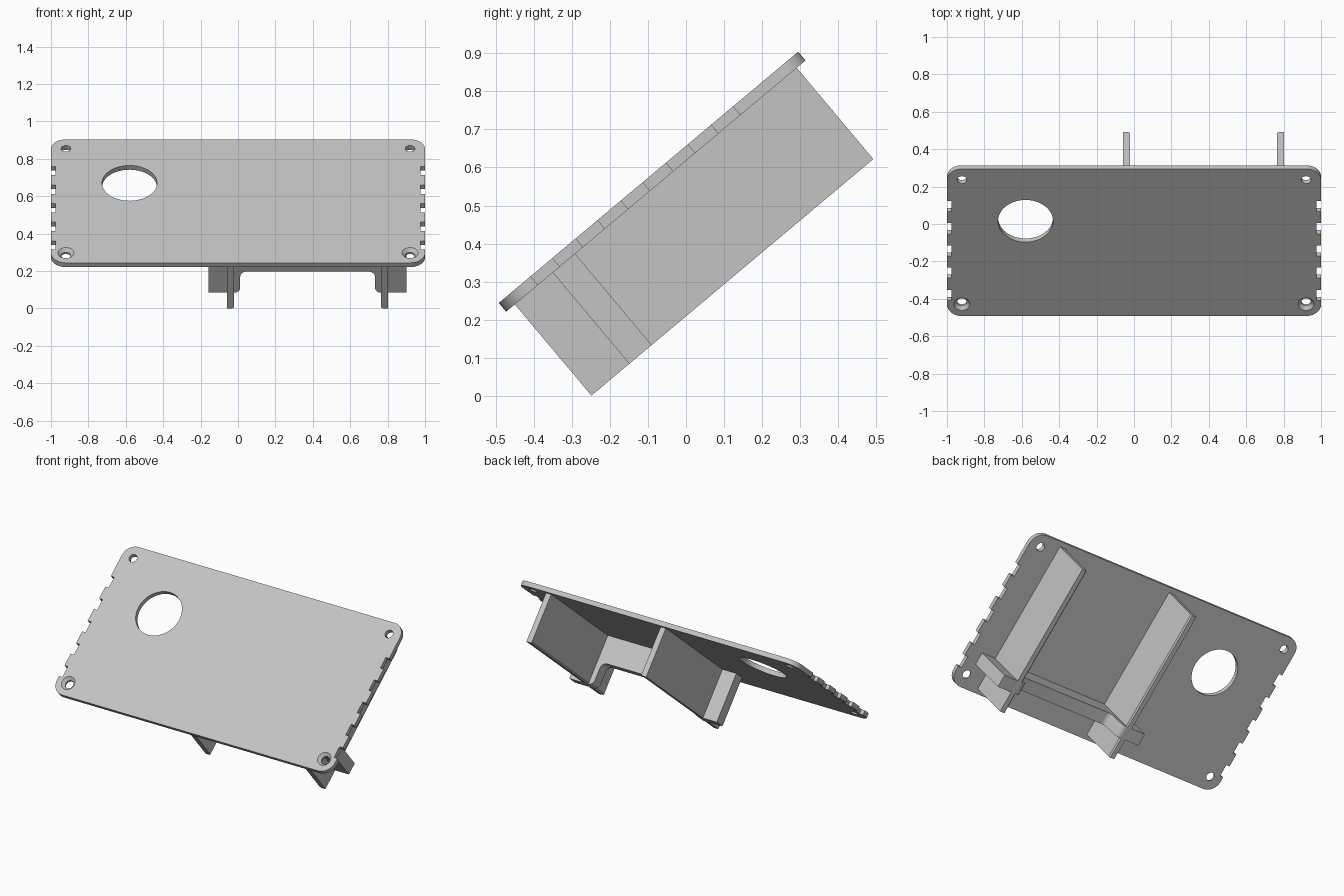
import bpy, bmesh, math
from mathutils import Matrix, Vector

cube = bpy.data.objects.get("Cube")
if cube:
    bpy.data.objects.remove(cube, do_unlink=True)

# Tilted frame: local x = width, y = up the slope, z = plate normal
TILT = Matrix.Translation((0, -0.492, 0.244)) @ Matrix.Rotation(math.radians(40), 4, 'X')
LENGTH, THICK, DEPTH = 1.027, 0.03, 0.343

grey = bpy.data.materials.new("light grey plastic")
grey.use_nodes = True
grey.diffuse_color = (0.55, 0.55, 0.55, 1)
grey.node_tree.nodes["Principled BSDF"].inputs["Base Color"].default_value = grey.diffuse_color


def make_object(name, bm):
    bmesh.ops.recalc_face_normals(bm, faces=bm.faces)
    mesh = bpy.data.meshes.new(name)
    bm.to_mesh(mesh)
    bm.free()
    mesh.materials.append(grey)
    obj = bpy.data.objects.new(name, mesh)
    bpy.context.collection.objects.link(obj)
    obj.matrix_world = TILT
    return obj


def prism(name, points, push):
    """Extrude a closed outline along a vector."""
    bm = bmesh.new()
    face = bm.faces.new([bm.verts.new(p) for p in points])
    new = bmesh.ops.extrude_face_region(bm, geom=[face])["geom"]
    bmesh.ops.translate(bm, vec=push, verts=[g for g in new if isinstance(g, bmesh.types.BMVert)])
    return make_object(name, bm)


def arc(cx, cy, r, start, end, steps=8):
    return [(cx + r * math.cos(math.radians(start + (end - start) * i / steps)),
             cy + r * math.sin(math.radians(start + (end - start) * i / steps)))
            for i in range(steps + 1)]


def smooth(obj):
    bpy.ops.object.select_all(action='DESELECT')
    obj.select_set(True)
    bpy.context.view_layer.objects.active = obj
    bpy.ops.object.shade_smooth_by_angle(angle=math.radians(30))


# Plate outline: rounded corners and five notches on each side
R = 0.08
side = arc(1 - R, R, R, -90, 0)
for k in range(5):
    mid = 0.146 + 0.155 * k
    lo, hi = mid - 0.037, mid + 0.037
    side += [(1, lo), (0.976, lo), (0.976, hi), (1, hi)]
side += arc(1 - R, LENGTH - R, R, 0, 90)
outline = side + [(-x, y) for x, y in reversed(side)]
plate = prism("plate", [(x, y, 0) for x, y in outline], Vector((0, 0, -THICK)))


def drill(x, y, r_top, r_bottom, top, bottom, sides):
    """Cut a round or conical hole in the plate."""
    bm = bmesh.new()
    bmesh.ops.create_cone(bm, cap_ends=True, segments=sides, radius1=r_bottom, radius2=r_top,
                          depth=top - bottom,
                          matrix=Matrix.Translation((x, y, (top + bottom) / 2)))
    cutter = make_object("hole_cutter", bm)
    cutter.hide_render = True
    mod = plate.modifiers.new("hole", 'BOOLEAN')
    mod.operation, mod.solver, mod.object = 'DIFFERENCE', 'EXACT', cutter
    bpy.context.view_layer.objects.active = plate
    bpy.ops.object.modifier_apply(modifier=mod.name)
    bpy.data.objects.remove(cutter, do_unlink=True)


# Large round opening, four screw holes, countersinks on the lower pair
drill(-0.58, 0.663, 0.147, 0.147, 0.1, -0.1, 64)
for s in (-1, 1):
    drill(s * 0.92, 0.95, 0.026, 0.026, 0.1, -0.1, 24)
    drill(s * 0.92, 0.083, 0.026, 0.026, 0.1, -0.1, 24)
    drill(s * 0.92, 0.083, 0.046, 0.022, 0.002, -0.022, 24)
smooth(plate)

# Two long support ribs with a small chamfer on the inner free edge
MID, RIB, HALF, CUT = 0.372, 0.412, 0.0185, 0.008
for name, s in (("left_rib", 1), ("right_rib", -1)):
    shape = [(RIB - HALF, -THICK), (RIB + HALF, -THICK), (RIB + HALF, -DEPTH),
             (RIB - HALF + CUT, -DEPTH), (RIB - HALF, -DEPTH + CUT)]
    prism(name, [(MID + s * x, 0.03, z) for x, z in shape], Vector((0, 0.967, 0)))

# Cross brace: outer wings joined by an arch with S-curved legs
r, leg, roof = 0.035, 0.36, -0.195
half = [(0.53, -THICK), (0.53, -DEPTH)]
half += arc(leg + r, -DEPTH + r, r, 270, 180)
half += arc(leg - r, roof - r, r, 0, 90)
profile = half + [(-x, z) for x, z in reversed(half)]
brace = prism("cross_brace", [(MID + x, 0.16, z) for x, z in profile], Vector((0, 0.077, 0)))
smooth(brace)
